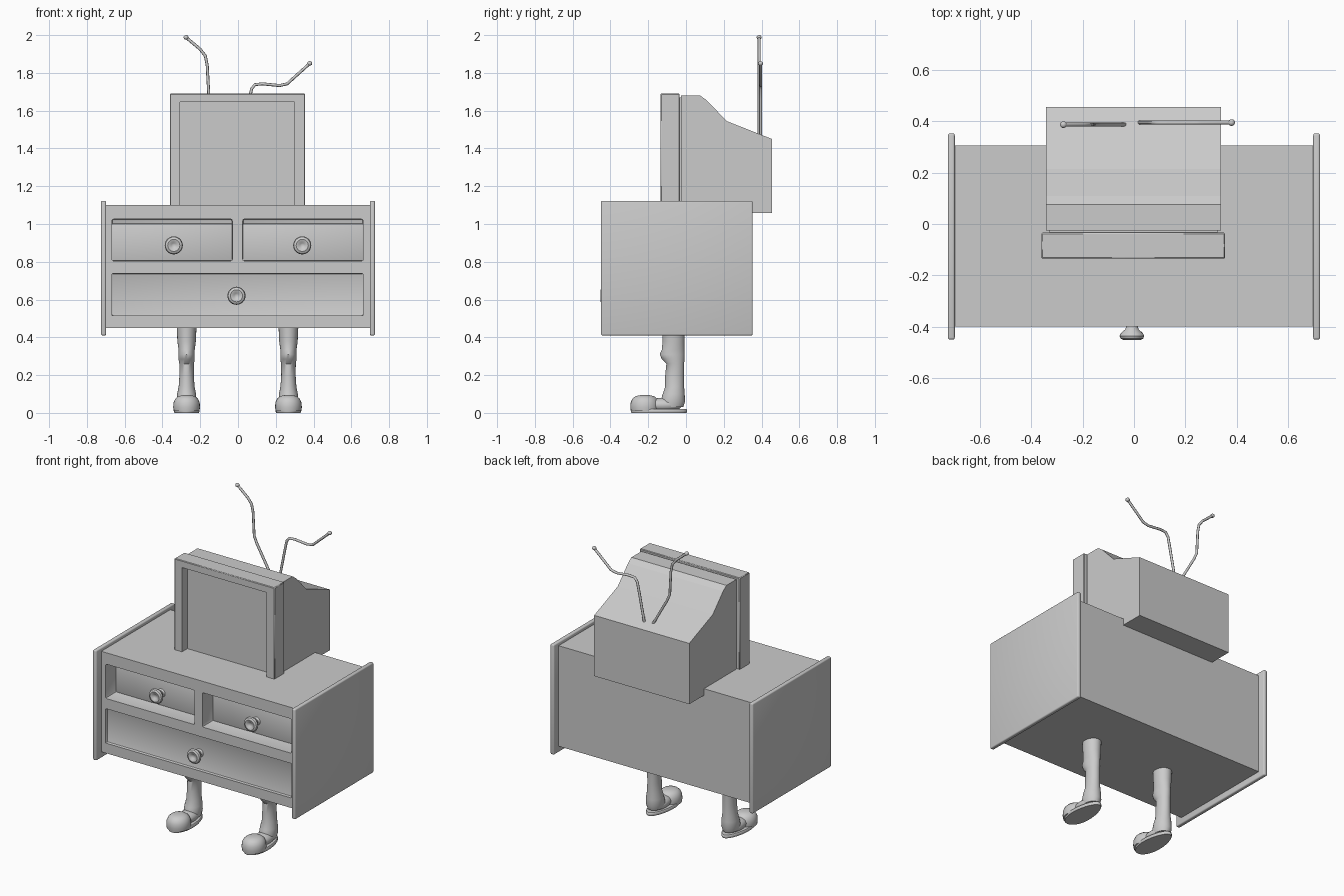
import bpy, bmesh
from math import sin, cos, pi, radians
from mathutils import Vector

if "Cube" in bpy.data.objects:
    bpy.data.objects.remove(bpy.data.objects["Cube"], do_unlink=True)

grey = bpy.data.materials.new("plain grey")
grey.use_nodes = True
grey.diffuse_color = (0.6, 0.6, 0.6, 1)
grey.node_tree.nodes["Principled BSDF"].inputs["Base Color"].default_value = (0.6, 0.6, 0.6, 1)


def finish(name, bm, smooth=False):
    bmesh.ops.recalc_face_normals(bm, faces=bm.faces)
    mesh = bpy.data.meshes.new(name)
    bm.to_mesh(mesh)
    bm.free()
    mesh.materials.append(grey)
    ob = bpy.data.objects.new(name, mesh)
    bpy.context.collection.objects.link(ob)
    if smooth:
        activate(ob)
        bpy.ops.object.shade_smooth_by_angle(angle=radians(40))
    return ob


def activate(ob):
    bpy.ops.object.select_all(action='DESELECT')
    ob.select_set(True)
    bpy.context.view_layer.objects.active = ob


def box(name, lo, hi, bevel=0.0, segments=2):
    lo, hi = Vector(lo), Vector(hi)
    bm = bmesh.new()
    bmesh.ops.create_cube(bm, size=1)
    for v in bm.verts:
        v.co = (lo + hi) / 2 + v.co * (hi - lo)
    if bevel:
        bmesh.ops.bevel(bm, geom=bm.edges[:], offset=bevel, segments=segments,
                        profile=0.5, affect='EDGES')
    return finish(name, bm, bevel > 0)


def cut(ob, lo, hi, bevel=0.0):
    cutter = box("cutter", lo, hi, bevel)
    cutter.hide_render = True
    mod = ob.modifiers.new("recess", 'BOOLEAN')
    mod.operation, mod.solver, mod.object = 'DIFFERENCE', 'EXACT', cutter
    activate(ob)
    bpy.ops.object.modifier_apply(modifier=mod.name)
    bpy.data.objects.remove(cutter, do_unlink=True)


def loft(name, rings, n=24):
    """Skin a stack of closed loops of points, capped at both ends."""
    bm = bmesh.new()
    loops = [[bm.verts.new(p) for p in ring] for ring in rings]
    for a, b in zip(loops, loops[1:]):
        for i in range(len(a)):
            j = (i + 1) % len(a)
            bm.faces.new((a[i], a[j], b[j], b[i]))
    bm.faces.new(loops[0])
    bm.faces.new(loops[-1])
    return finish(name, bm, True)


def ellipse(x, y, z, rx, ry, taper=0.0, n=24):
    angles = [2 * pi * i / n for i in range(n)]
    return [(x + rx * cos(a) * (1 - taper * sin(a)), y + ry * sin(a), z) for a in angles]


def ball(name, at, size):
    bm = bmesh.new()
    bmesh.ops.create_uvsphere(bm, u_segments=20, v_segments=12, radius=1)
    for v in bm.verts:
        v.co = Vector(at) + v.co * Vector(size)
    return finish(name, bm, True)


# Cabinet carcass with drawer recesses
cabinet = box("cabinet", (-0.705, -0.4, 0.45), (0.705, 0.305, 1.1))
DEEP, SHALLOW = -0.28, -0.38
cut(cabinet, (-0.668, -0.5, 0.804), (-0.03, DEEP, 1.026), 0.01)
cut(cabinet, (0.025, -0.5, 0.804), (0.663, DEEP, 1.026), 0.01)
cut(cabinet, (-0.668, -0.5, 0.515), (0.663, SHALLOW, 0.738), 0.006)

# Drawer fronts set inside the upper recesses
for side, x0, x1 in (("right", -0.668, -0.03), ("left", 0.025, 0.663)):
    box(side + "_drawer_front", (x0, DEEP - 0.015, 0.804), (x1, DEEP + 0.01, 1.002), 0.005)

# Overhanging side panels
for side, s in (("right", -1), ("left", 1)):
    xs = sorted((s * 0.698, s * 0.725))
    box(side + "_side_panel", (xs[0], -0.45, 0.41), (xs[1], 0.353, 1.122), 0.008, 3)

# Turned knobs: radius along the outward axis, with a dimpled face
profile = [(0.026, 0), (0.02, 0.012), (0.026, 0.03), (0.043, 0.046), (0.048, 0.056),
           (0.044, 0.066), (0.032, 0.072), (0.02, 0.069), (0.012, 0.062), (0.004, 0.06)]
for name, x, z, y in (("right_knob", -0.34, 0.887, DEEP - 0.015),
                      ("left_knob", 0.34, 0.887, DEEP - 0.015),
                      ("bottom_knob", -0.008, 0.62, SHALLOW)):
    loft(name, [[(x + px, y - d, z + py) for px, py, _ in ellipse(0, 0, 0, r, r)]
                for r, d in profile])

# Television: bezel with sunken screen, neck, and sloped rear housing
bezel = box("bezel", (-0.361, -0.135, 1.057), (0.355, -0.034, 1.69), 0.004, 1)
cut(bezel, (-0.306, -0.3, 1.0), (0.3, -0.08, 1.645))
box("bezel_neck", (-0.33, -0.05, 1.06), (0.326, 0.0, 1.67))
side_outline = [(-0.026, 1.057), (-0.026, 1.68), (0.075, 1.68), (0.11, 1.655),
                (0.215, 1.545), (0.455, 1.45), (0.455, 1.057)]
bm = bmesh.new()
face = bm.faces.new([bm.verts.new((-0.342, y, z)) for y, z in side_outline])
grown = bmesh.ops.extrude_face_region(bm, geom=[face])
moved = [g for g in grown["geom"] if isinstance(g, bmesh.types.BMVert)]
bmesh.ops.translate(bm, verts=moved, vec=(0.68, 0, 0))
finish("rear_housing", bm)

# Bent antennas with ball tips
antennas = {
    "right_antenna": [(-0.03, 1.46), (-0.135, 1.645), (-0.155, 1.69), (-0.163, 1.84),
                      (-0.173, 1.89), (-0.2, 1.925), (-0.275, 1.988)],
    "left_antenna": [(0.02, 1.46), (0.06, 1.66), (0.072, 1.715), (0.09, 1.738),
                     (0.13, 1.742), (0.22, 1.733), (0.26, 1.742), (0.38, 1.85)],
}
for name, pts in antennas.items():
    curve = bpy.data.curves.new(name, 'CURVE')
    curve.dimensions = '3D'
    curve.bevel_depth, curve.bevel_resolution, curve.use_fill_caps = 0.008, 2, True
    y = 0.387 if name.startswith("right") else 0.395
    spline = curve.splines.new('POLY')
    spline.points.add(len(pts) - 1)
    for p, (px, pz) in zip(spline.points, pts):
        p.co = (px, y, pz, 1)
    spline.use_smooth = True
    curve.materials.append(grey)
    bpy.context.collection.objects.link(bpy.data.objects.new(name, curve))
    ball(name + "_tip", (pts[-1][0], y, pts[-1][1]), (0.013, 0.013, 0.012))

# Legs and slippers: (height, depth centre, half width, half depth)
leg_rings = [(0.03, -0.075, 0.045, 0.06), (0.06, -0.07, 0.052, 0.065), (0.1, -0.065, 0.05, 0.058),
             (0.14, -0.06, 0.042, 0.05), (0.2, -0.06, 0.038, 0.05), (0.26, -0.057, 0.039, 0.047),
             (0.285, -0.068, 0.043, 0.06), (0.31, -0.073, 0.043, 0.066), (0.335, -0.068, 0.043, 0.06),
             (0.38, -0.066, 0.049, 0.058), (0.47, -0.066, 0.053, 0.062)]
cap_rings = [(0.01, 0.068, 0.074), (0.03, 0.071, 0.077), (0.055, 0.069, 0.075),
             (0.075, 0.06, 0.066), (0.088, 0.045, 0.05), (0.094, 0.02, 0.024)]
for side, x in (("right", -0.272), ("left", 0.267)):
    loft(side + "_leg", [ellipse(x, y, z, rx, ry) for z, y, rx, ry in leg_rings])
    ball(side + "_foot", (x, -0.12, 0.042), (0.052, 0.1, 0.038))
    loft(side + "_slipper_sole", [ellipse(x, -0.143, z, r, r + 0.082, 0.15)
                                  for z, r in ((0, 0.064), (0.006, 0.067), (0.016, 0.067), (0.021, 0.063))])
    loft(side + "_slipper_toe", [ellipse(x, -0.218, z, rx, ry) for z, rx, ry in cap_rings])
